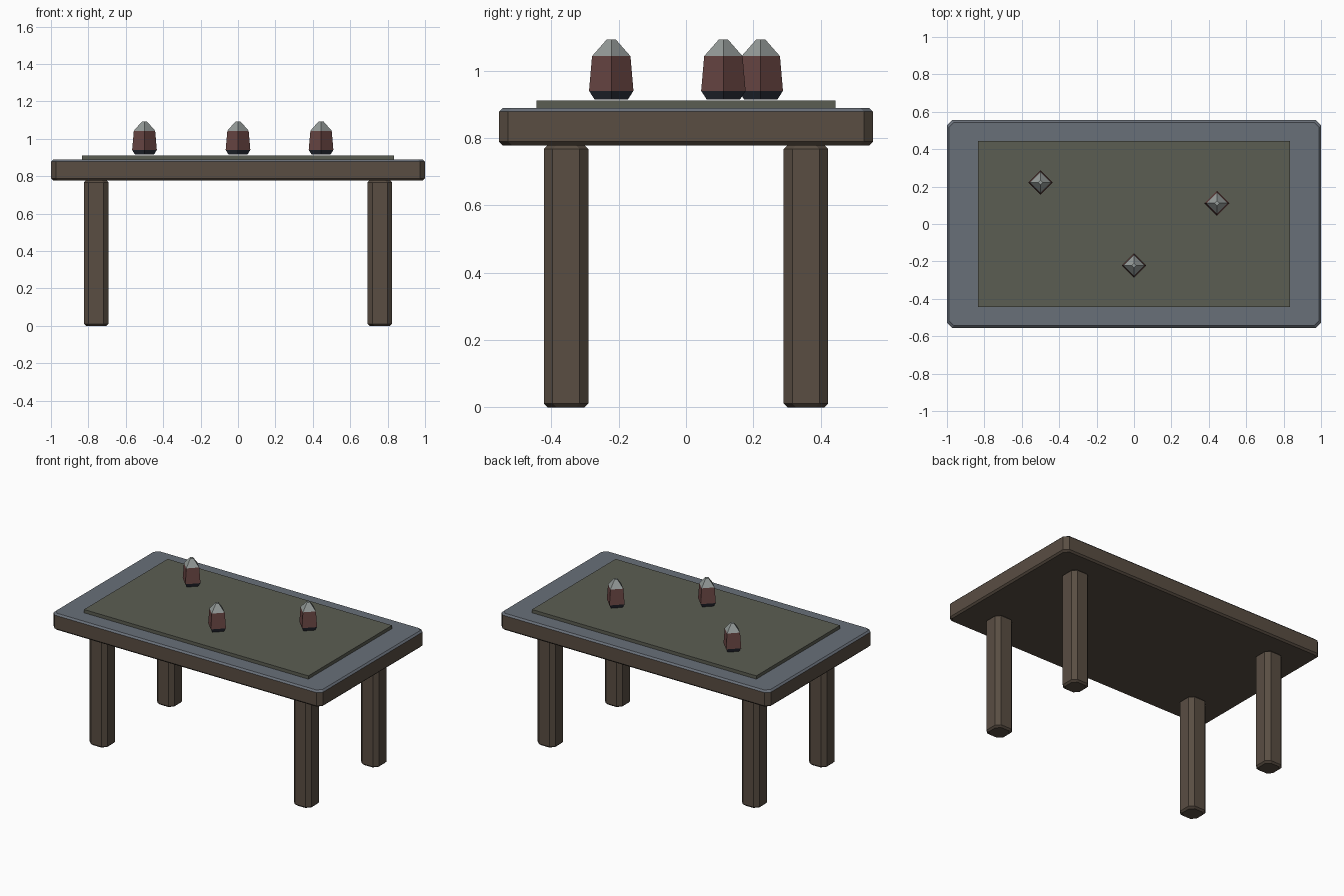
import bpy, bmesh, math

if "Cube" in bpy.data.objects:
    bpy.data.objects.remove(bpy.data.objects["Cube"])


def material(name, rgb):
    m = bpy.data.materials.new(name)
    m.diffuse_color = (*rgb, 1)
    m.use_nodes = True
    m.node_tree.nodes["Principled BSDF"].inputs["Base Color"].default_value = m.diffuse_color
    return m


wood = material("wood", (0.10, 0.075, 0.055))
slate = material("slate", (0.14, 0.16, 0.19))
moss = material("moss_cloth", (0.105, 0.11, 0.085))
navy = material("dark_base", (0.025, 0.03, 0.045))
red = material("dull_red", (0.15, 0.065, 0.06))
grey = material("pale_tip", (0.30, 0.33, 0.32))


def loft(name, rings, mats, loc=(0, 0, 0)):
    """Stack of (outline, z) rings; mats holds the bottom, each band, and the top."""
    bm = bmesh.new()
    loops = [[bm.verts.new((x, y, z)) for x, y in pts] for pts, z in rings]
    slots = list(dict.fromkeys(mats))
    bm.faces.new(loops[0][::-1]).material_index = slots.index(mats[0])
    for a, b, m in zip(loops, loops[1:], mats[1:]):
        for i in range(len(a)):
            j = (i + 1) % len(a)
            bm.faces.new((a[i], a[j], b[j], b[i])).material_index = slots.index(m)
    bm.faces.new(loops[-1]).material_index = slots.index(mats[-1])
    me = bpy.data.meshes.new(name)
    bm.to_mesh(me)
    bm.free()
    for m in slots:
        me.materials.append(m)
    ob = bpy.data.objects.new(name, me)
    ob.location = loc
    bpy.context.collection.objects.link(ob)
    return ob


def octagon(hx, hy, c):
    """Rectangle with cut corners."""
    return [(hx, -hy + c), (hx, hy - c), (hx - c, hy), (-hx + c, hy),
            (-hx, hy - c), (-hx, -hy + c), (-hx + c, -hy), (hx - c, -hy)]


def chamfered_block(name, hx, hy, z0, z1, c, b, mats, loc=(0, 0, 0)):
    inner, outer = octagon(hx - b, hy - b, c), octagon(hx, hy, c)
    return loft(name, [(inner, z0), (outer, z0 + b), (outer, z1 - b), (inner, z1)], mats, loc)


# Table top with slate surface
chamfered_block("table_top", 1.0, 0.555, 0.778, 0.889, 0.027, 0.011,
                [wood, wood, wood, slate, slate])

# Four legs
for sx, side in ((-1, "left"), (1, "right")):
    for sy, end in ((-1, "front"), (1, "back")):
        chamfered_block(f"{end}_{side}_leg", 0.066, 0.066, 0, 0.778, 0.026, 0.011,
                        [wood] * 5, (sx * 0.758, sy * 0.356, 0))

# Thin mat on the table
mat_outline = [(0.833, -0.444), (0.833, 0.444), (-0.833, 0.444), (-0.833, -0.444)]
loft("mat", [(mat_outline, 0.889), (mat_outline, 0.911)], [moss] * 3)

# Three four-sided playing pieces
def diamond(r):
    return [(r * math.cos(i * math.pi / 2), r * math.sin(i * math.pi / 2)) for i in range(4)]


profile = [(0.050, 0.915), (0.066, 0.940), (0.057, 1.043), (0.013, 1.093)]
for n, (x, y) in enumerate([(-0.5, 0.222), (0, -0.222), (0.444, 0.111)], 1):
    loft(f"piece_{n}", [(diamond(r), z) for r, z in profile],
         [navy, navy, red, grey, grey], (x, y, 0))
